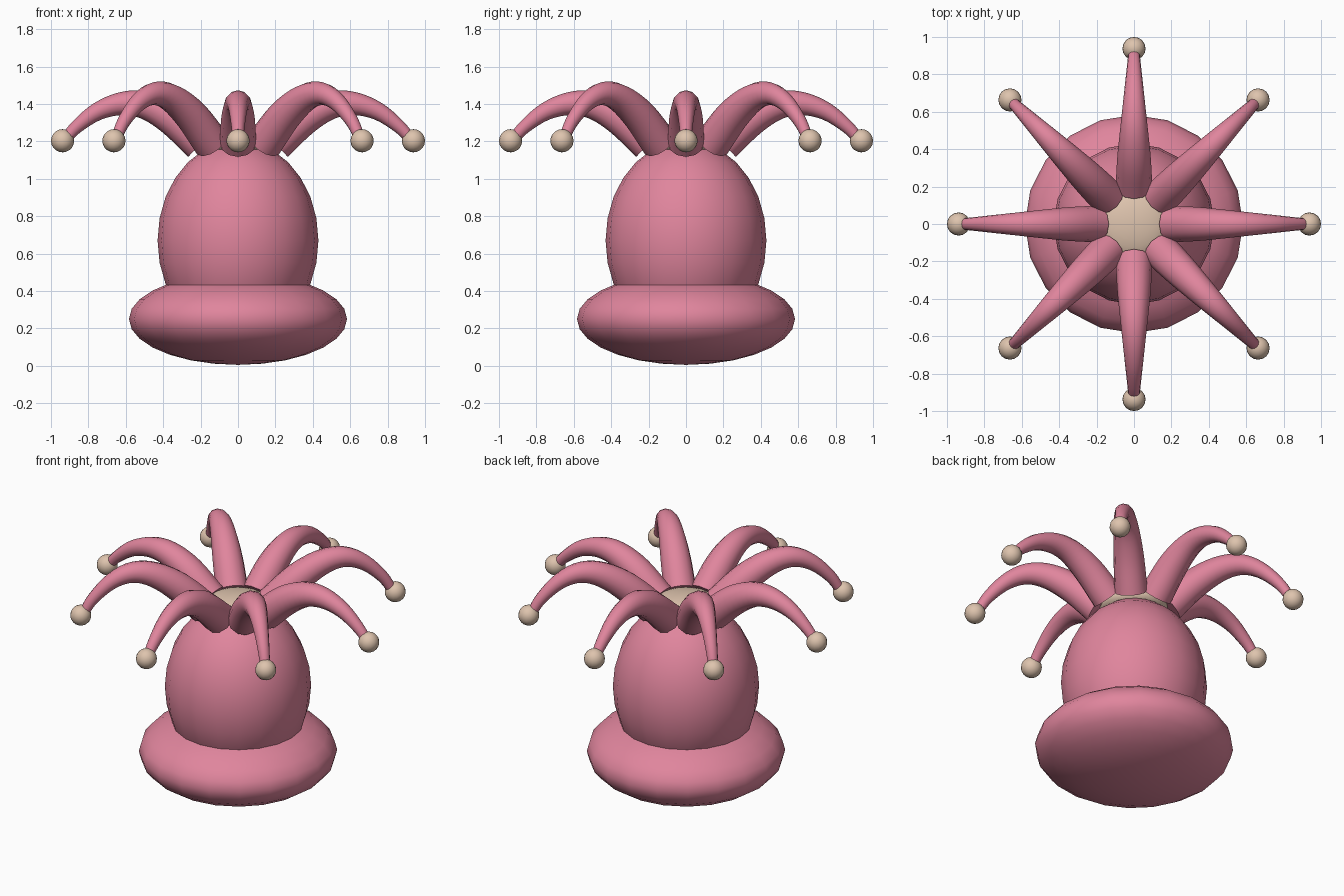
import bpy, bmesh, math
from mathutils import Vector, Matrix
from mathutils.geometry import interpolate_bezier

if "Cube" in bpy.data.objects:
    bpy.data.objects.remove(bpy.data.objects["Cube"])


def material(name, rgb):
    m = bpy.data.materials.new(name)
    m.diffuse_color = (*rgb, 1)
    m.use_nodes = True
    m.node_tree.nodes["Principled BSDF"].inputs["Base Color"].default_value = m.diffuse_color
    return m


PINK = material("pink", (0.745, 0.235, 0.337))
TAN = material("tan", (0.73, 0.55, 0.42))


def finish(bm, name, mat):
    bmesh.ops.recalc_face_normals(bm, faces=bm.faces[:])
    mesh = bpy.data.meshes.new(name)
    bm.to_mesh(mesh)
    bm.free()
    ob = bpy.data.objects.new(name, mesh)
    bpy.context.collection.objects.link(ob)
    mesh.materials.append(mat)
    bpy.context.view_layer.objects.active = ob
    ob.select_set(True)
    bpy.ops.object.shade_smooth_by_angle(angle=math.radians(50))
    ob.select_set(False)
    return ob


def ellipsoid(name, centre, size, mat, seg=20, rings=14):
    bm = bmesh.new()
    mtx = Matrix.Translation(centre) @ Matrix.Diagonal((*size, 1))
    bmesh.ops.create_uvsphere(bm, u_segments=seg, v_segments=rings, radius=1, matrix=mtx)
    return finish(bm, name, mat)


def smooth_path(points, steps=4):
    """Rounded path through (radius out, height, thickness) points."""
    p = [Vector(q) for q in points]
    p = [2 * p[0] - p[1]] + p + [2 * p[-1] - p[-2]]
    out = []
    for i in range(1, len(p) - 2):
        a, b = p[i], p[i + 1]
        h1 = a + (b - p[i - 1]) / 6
        h2 = b - (p[i + 2] - a) / 6
        out += interpolate_bezier(a, h1, h2, b, steps + 1)[:-1]
    return out + [p[-2]]


def tentacle(name, points, angle, sides=12):
    path = smooth_path(points)
    rot = Matrix.Rotation(angle, 3, 'Z')
    bm = bmesh.new()
    rings = []
    for i, q in enumerate(path):
        d = path[min(i + 1, len(path) - 1)] - path[max(i - 1, 0)]
        t = Vector((d.x, 0, d.y)).normalized()
        n = Vector((-t.z, 0, t.x))
        c = Vector((q.x, 0, q.y))
        ring = []
        for k in range(sides):
            a = math.tau * k / sides
            v = c + q.z * (math.cos(a) * n + math.sin(a) * Vector((0, 1, 0)))
            ring.append(bm.verts.new(rot @ v))
        rings.append(ring)
    for r, s in zip(rings, rings[1:]):
        for k in range(sides):
            j = (k + 1) % sides
            bm.faces.new((r[k], r[j], s[j], s[k]))
    bm.faces.new(rings[0])
    bm.faces.new(rings[-1])
    return finish(bm, name, PINK)


# Foot, body and the pale centre on top
ellipsoid("foot", (0, 0, 0.25), (0.583, 0.583, 0.245), PINK)
ellipsoid("body", (0, 0, 0.67), (0.43, 0.43, 0.535), PINK)
ellipsoid("mouth", (0, 0, 1.19), (0.2, 0.2, 0.075), TAN)

# Arched tentacles: straight ones are lower than the diagonal ones
LOW = [(0.20, 1.19, 0.098), (0.35, 1.32, 0.090), (0.49, 1.392, 0.076), (0.62, 1.402, 0.062),
       (0.75, 1.36, 0.048), (0.86, 1.28, 0.036), (0.925, 1.21, 0.029)]
HIGH = [(0.20, 1.19, 0.098), (0.35, 1.335, 0.090), (0.50, 1.43, 0.076), (0.63, 1.455, 0.062),
        (0.75, 1.41, 0.048), (0.86, 1.31, 0.036), (0.925, 1.21, 0.029)]
for i in range(8):
    a = math.tau * i / 8
    tentacle(f"tentacle_{i + 1}", HIGH if i % 2 else LOW, a)
    ellipsoid(f"tip_ball_{i + 1}", (0.938 * math.cos(a), 0.938 * math.sin(a), 1.203),
              (0.062,) * 3, TAN, 16, 10)
